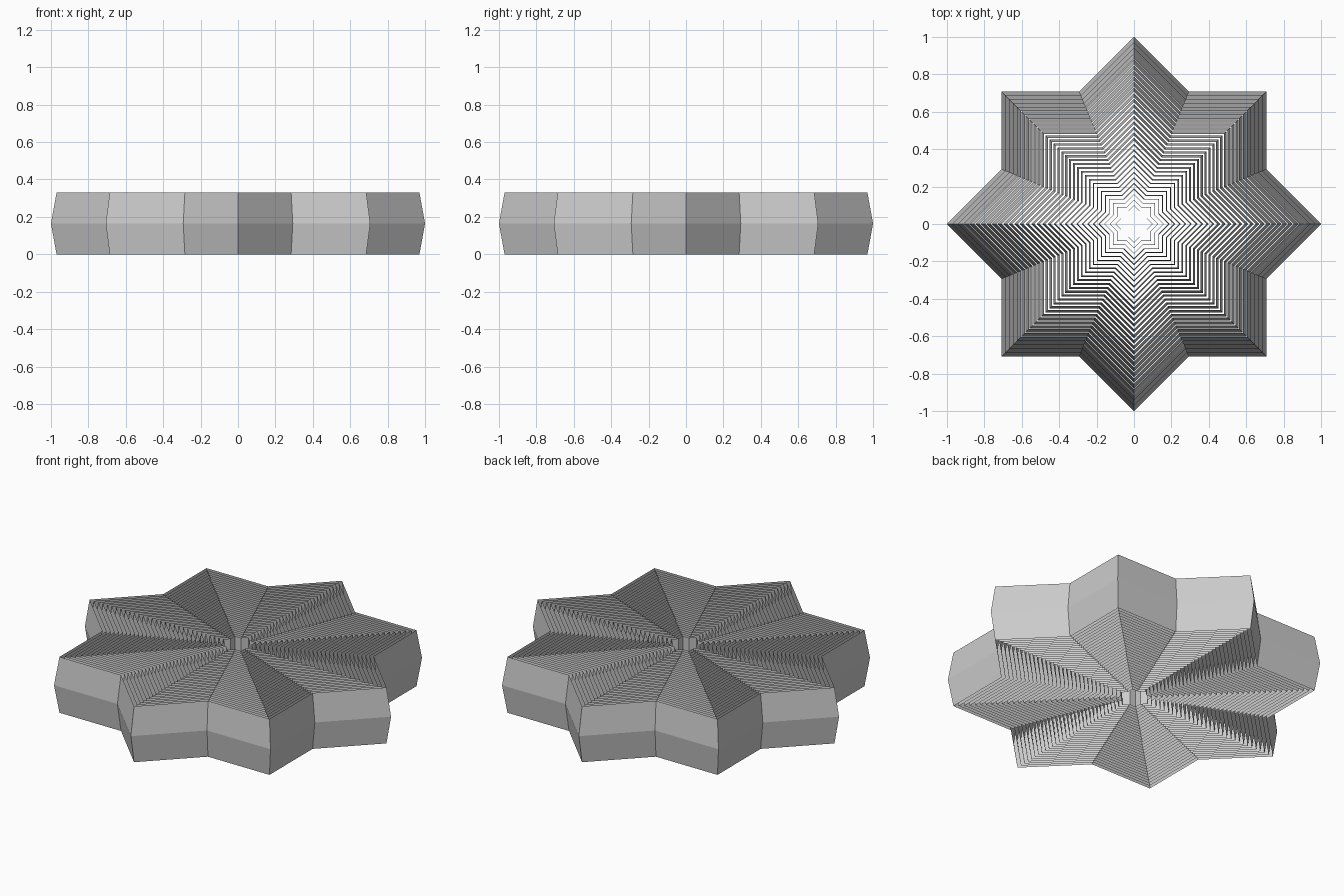
import bpy
import bmesh
from math import cos, sin, pi

if "Cube" in bpy.data.objects:
    bpy.data.objects.remove(bpy.data.objects["Cube"])

POINTS = 8
NOTCH = 0.7654                     # notch radius relative to the tip radius
HEIGHT = 0.33
RINGS = 31
R_INNER, R_OUTER = 0.10, 1.0
PROFILE = [(0.97, 0.0), (1.0, HEIGHT / 2), (0.97, HEIGHT)]   # folded wall


def star_loop(bm, radius, z):
    """One closed eight-pointed star outline."""
    n = POINTS * 2
    return [bm.verts.new((radius * (NOTCH if i % 2 else 1) * cos(2 * pi * i / n),
                          radius * (NOTCH if i % 2 else 1) * sin(2 * pi * i / n), z))
            for i in range(n)]


def star_wall(bm, radius):
    """Thin star-shaped wall with a fold at half height."""
    loops = [star_loop(bm, radius * s, z) for s, z in PROFILE]
    for low, high in zip(loops, loops[1:]):
        for i in range(len(low)):
            j = (i + 1) % len(low)
            bm.faces.new((low[i], low[j], high[j], high[i]))


# Nested star walls from the central hole to the outside
bm = bmesh.new()
for k in range(RINGS):
    star_wall(bm, R_INNER + (R_OUTER - R_INNER) * k / (RINGS - 1))
mesh = bpy.data.meshes.new("nested_star_walls")
bm.to_mesh(mesh)
bm.free()
walls = bpy.data.objects.new("nested_star_walls", mesh)
bpy.context.collection.objects.link(walls)
